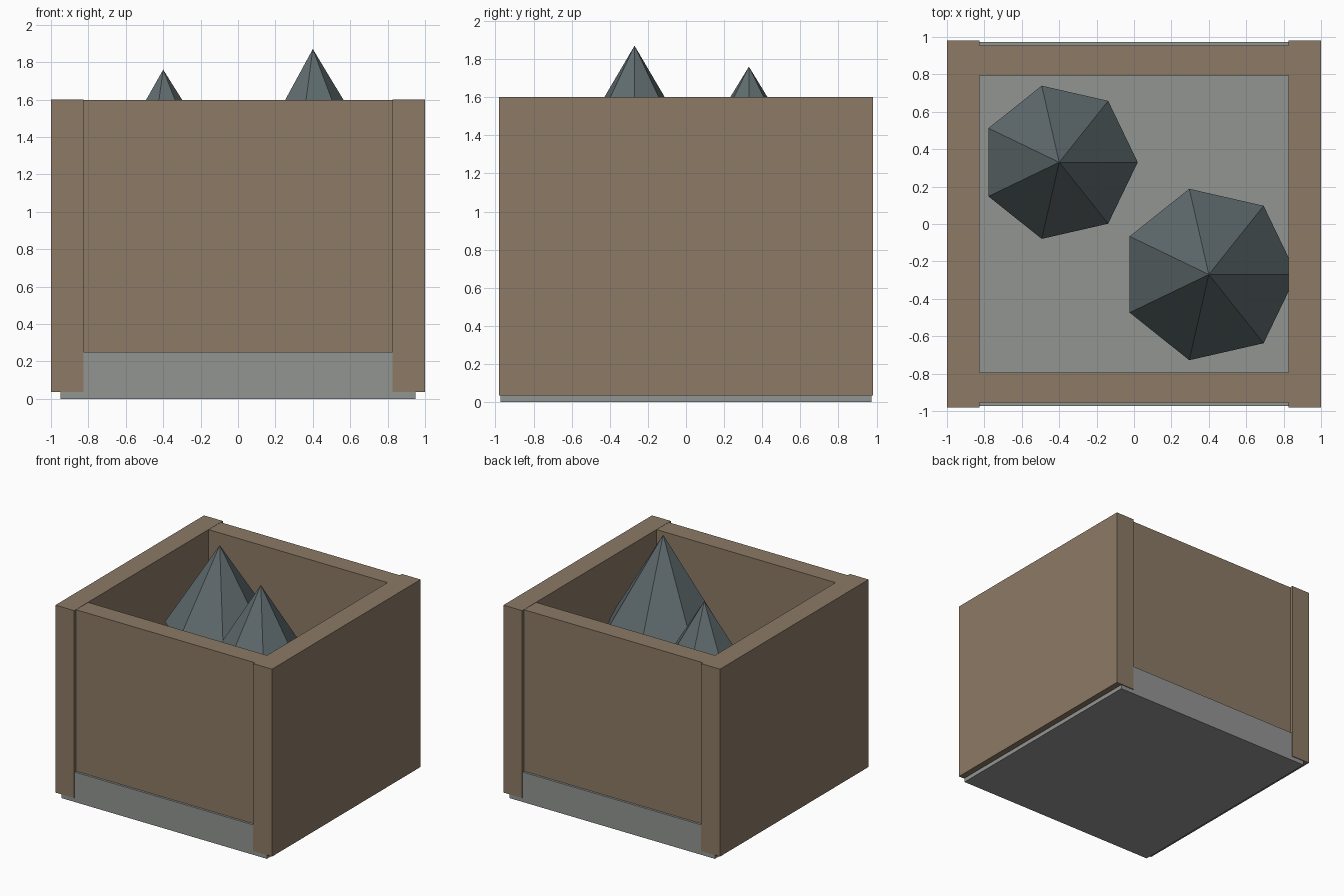
import bpy, bmesh, math

if "Cube" in bpy.data.objects:
    bpy.data.objects.remove(bpy.data.objects["Cube"])


def material(name, rgb):
    m = bpy.data.materials.new(name)
    m.diffuse_color = (*rgb, 1)
    m.use_nodes = True
    m.node_tree.nodes["Principled BSDF"].inputs["Base Color"].default_value = m.diffuse_color
    return m


WOOD = material("brown wood", (0.262, 0.195, 0.130))
STONE = material("grey stone", (0.290, 0.300, 0.290))
SLATE = material("dark slate green", (0.115, 0.147, 0.155))


def finish(name, bm, mat):
    bmesh.ops.recalc_face_normals(bm, faces=bm.faces)
    mesh = bpy.data.meshes.new(name)
    bm.to_mesh(mesh)
    bm.free()
    mesh.materials.append(mat)
    ob = bpy.data.objects.new(name, mesh)
    bpy.context.collection.objects.link(ob)
    return ob


def box(name, lo, hi, mat):
    bm = bmesh.new()
    bmesh.ops.create_cube(bm, size=1)
    for v in bm.verts:
        v.co = [(a + b) / 2 + c * (b - a) for a, b, c in zip(lo, hi, v.co)]
    return finish(name, bm, mat)


def cone(name, x, y, z0, z1, r0, r1, sides, mat):
    # first corner points along +x
    bm = bmesh.new()
    ring = [bm.verts.new((x + r0 * math.cos(2 * math.pi * i / sides),
                          y + r0 * math.sin(2 * math.pi * i / sides), z0))
            for i in range(sides)]
    bm.faces.new(ring)
    if r1 == 0:
        tip = bm.verts.new((x, y, z1))
        for i in range(sides):
            bm.faces.new((ring[i], ring[(i + 1) % sides], tip))
    else:
        top = [bm.verts.new((x + (v.co.x - x) * r1 / r0,
                             y + (v.co.y - y) * r1 / r0, z1)) for v in ring]
        bm.faces.new(top)
        for i in range(sides):
            j = (i + 1) % sides
            bm.faces.new((ring[i], ring[j], top[j], top[i]))
    return finish(name, bm, mat)


# base slab
box("base_slab", (-0.948, -0.973, 0), (0.948, 0.973, 0.25), STONE)

# side walls overlap the slab, front and back walls rest on it
for s, name in ((-1, "left_wall"), (1, "right_wall")):
    xs = sorted((s * 0.827, s * 1.0))
    box(name, (xs[0], -0.98, 0.035), (xs[1], 0.98, 1.6), WOOD)
for s, name in ((-1, "front_wall"), (1, "back_wall")):
    ys = sorted((s * 0.795, s * 0.955))
    box(name, (-0.828, ys[0], 0.25), (0.828, ys[1], 1.598), WOOD)

# two seven-sided conical crowns on hidden stems
for name, x, y, r, top in (("small", -0.4, 0.33, 0.42, 1.76),
                           ("large", 0.4, -0.27, 0.47, 1.87)):
    cone(name + "_crown", x, y, 1.09, top, r, 0, 7, SLATE)
    cone(name + "_stem", x, y, 0.24, 1.1, 0.08, 0.07, 7, WOOD)
